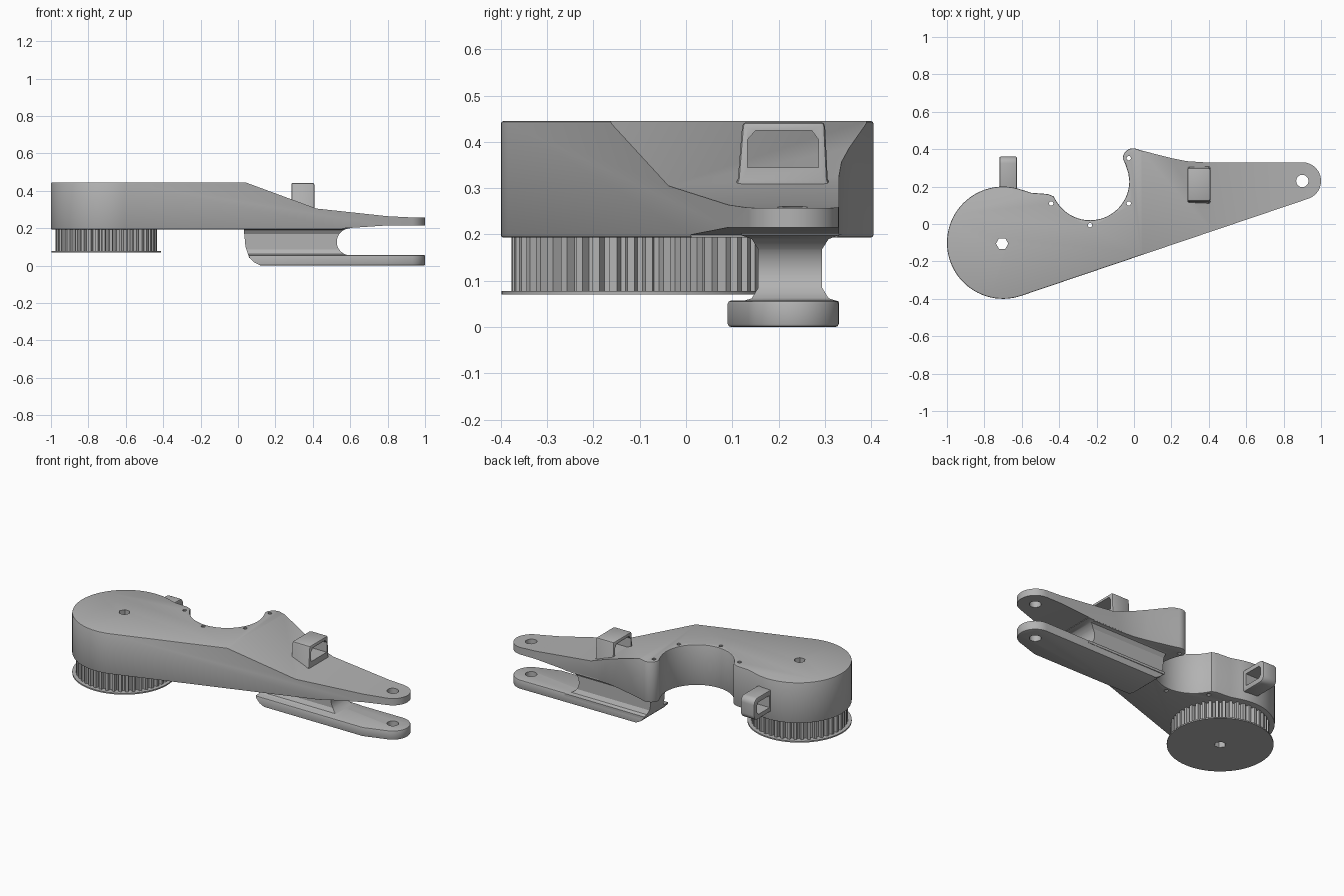
import bpy, bmesh
from math import sin, cos, radians, pi

cube = bpy.data.objects.get("Cube")
if cube:
    bpy.data.objects.remove(cube, do_unlink=True)

grey = bpy.data.materials.new("plain_grey")
grey.use_nodes = True
grey.diffuse_color = (0.45, 0.45, 0.45, 1)
grey.node_tree.nodes["Principled BSDF"].inputs["Base Color"].default_value = (0.45, 0.45, 0.45, 1)


def arc(cx, cy, r, start, end, n):
    """Points along a circular arc, angles in degrees."""
    angles = [radians(start + (end - start) * i / n) for i in range(n + 1)]
    return [(cx + r * cos(a), cy + r * sin(a)) for a in angles]


def ring(cx, cy, r, n):
    return arc(cx, cy, r, 0, 360, n)[:-1]


def prism(name, pts, axis, lo, hi):
    """Extrude a closed 2D outline along the given axis."""
    place = {"x": lambda u, v, w: (w, u, v),
             "y": lambda u, v, w: (u, w, v),
             "z": lambda u, v, w: (u, v, w)}[axis]
    bm = bmesh.new()
    low = [bm.verts.new(place(u, v, lo)) for u, v in pts]
    high = [bm.verts.new(place(u, v, hi)) for u, v in pts]
    bm.faces.new(low[::-1])
    bm.faces.new(high)
    for i in range(len(pts)):
        j = (i + 1) % len(pts)
        bm.faces.new((low[i], low[j], high[j], high[i]))
    bmesh.ops.recalc_face_normals(bm, faces=bm.faces)
    mesh = bpy.data.meshes.new(name)
    bm.to_mesh(mesh)
    bm.free()
    mesh.materials.append(grey)
    obj = bpy.data.objects.new(name, mesh)
    bpy.context.collection.objects.link(obj)
    return obj


def activate(obj):
    bpy.ops.object.select_all(action="DESELECT")
    obj.select_set(True)
    bpy.context.view_layer.objects.active = obj


def bevel(obj, width, segments=2, angle=50):
    mod = obj.modifiers.new("edge", "BEVEL")
    mod.width, mod.segments = width, segments
    mod.limit_method, mod.angle_limit = "ANGLE", radians(angle)
    activate(obj)
    bpy.ops.object.modifier_apply(modifier=mod.name)


def combine(obj, tool, operation="DIFFERENCE"):
    """Apply a boolean and discard the tool."""
    mod = obj.modifiers.new("cut", "BOOLEAN")
    mod.operation, mod.solver, mod.object = operation, "EXACT", tool
    activate(obj)
    bpy.ops.object.modifier_apply(modifier=mod.name)
    bpy.data.objects.remove(tool, do_unlink=True)


def smooth(obj):
    activate(obj)
    bpy.ops.object.shade_smooth_by_angle(angle=radians(28))


def drill(obj, x, y, r, n=20):
    combine(obj, prism("drill", ring(x, y, r, n), "z", -0.2, 0.7))


HUB = (-0.705, -0.105)
TIP = (0.9, 0.23)

# Main arm: round housing, motor cradle, rear lobe and tapered upper fork
outline = (arc(-0.7, -0.1, 0.3, 72, 288.7, 48)
           + arc(*TIP, 0.1, -71.3, 90, 20)
           + [(0.37, 0.33), (0.28, 0.336), (0.2, 0.352), (0.04, 0.393)]
           + arc(-0.005, 0.35, 0.055, 70, 180, 10)
           + [(-0.046, 0.32), (-0.03, 0.27)]
           + arc(-0.235, 0.23, 0.21, 0, -150, 32)
           + [(-0.43, 0.148), (-0.46, 0.16), (-0.55, 0.167)])
arm = prism("main_arm", outline, "z", 0.193, 0.445)
bevel(arm, 0.006)
side = [(-1.1, 0.1), (0.54, 0.1), (0.56, 0.199), (0.8, 0.215), (1.1, 0.215),
        (1.1, 0.255), (0.92, 0.258), (0.8, 0.264), (0.42, 0.305), (0.04, 0.445),
        (-0.1, 0.5), (-1.1, 0.5)]
combine(arm, prism("side_shape", side, "y", -0.6, 0.6), "INTERSECT")
drill(arm, *HUB, 0.033, 6)
drill(arm, *TIP, 0.033)
for x, y in [(-0.443, 0.11), (-0.235, -0.006), (-0.028, 0.11), (-0.028, 0.352)]:
    drill(arm, x, y, 0.012, 10)
smooth(arm)

# Lower fork plate with a sloped inner end
plate = prism("lower_fork",
              [(0.03, 0.09), (0.79, 0.09)] + arc(*TIP, 0.1, -71.3, 90, 20) + [(0.03, 0.325)],
              "z", 0, 0.057)
bevel(plate, 0.007)
end_shape = [(0.045, 0.1), (0.06, 0.045), (0.085, 0.018), (0.14, -0.01), (1.1, -0.01), (1.1, 0.1)]
combine(plate, prism("end_shape", end_shape, "y", -0.3, 0.6), "INTERSECT")
drill(plate, *TIP, 0.033)
smooth(plate)

# Neck between the forks, hollowed at its open end and waisted on both sides
neck_side = ([(0.06, 0.04), (0.04, 0.1), (0.03, 0.205), (0.6, 0.205)]
             + arc(0.6, 0.127, 0.072, 90, 270, 16) + [(0.6, 0.04)])
neck = prism("fork_neck", neck_side, "y", 0.08, 0.34)
waist = [(0.12, 0.03), (0.12, 0.055), (0.142, 0.062), (0.156, 0.085), (0.156, 0.168),
         (0.142, 0.19), (0.12, 0.198), (0.12, 0.22)]
waist += [(0.45 - y, z) for y, z in reversed(waist)]
combine(neck, prism("waist_shape", waist, "x", -0.1, 0.8), "INTERSECT")
smooth(neck)

# Toothed pulley with its thin flange
teeth = []
TEETH = 44
for i in range(TEETH):
    for step, r in ((0, 0.252), (0.3, 0.252), (0.45, 0.272), (0.85, 0.272)):
        a = 2 * pi * (i + step) / TEETH
        teeth.append((HUB[0] + r * cos(a), HUB[1] + r * sin(a)))
pulley = prism("toothed_pulley", teeth, "z", 0.076, 0.196)
flange = prism("pulley_flange", ring(*HUB, 0.293, 64), "z", 0.07, 0.078)
for part in (pulley, flange):
    drill(part, *HUB, 0.033, 6)
smooth(flange)

# Square belt guide on the sloping top
guide = prism("top_guide", [(0.1, 0.29), (0.112, 0.32), (0.122, 0.443),
                            (0.3, 0.443), (0.306, 0.32), (0.316, 0.29)], "x", 0.285, 0.408)
bevel(guide, 0.01)
window = [(0.133, 0.345), (0.133, 0.405), (0.15, 0.424), (0.272, 0.424),
          (0.286, 0.405), (0.286, 0.345)]
combine(guide, prism("guide_window", window, "x", 0.2, 0.5))
smooth(guide)

# Rounded cable loop on the rear of the housing
loop_shape = ([(0.17, 0.245)] + arc(0.325, 0.28, 0.035, -90, 0, 6)
              + arc(0.325, 0.345, 0.035, 0, 90, 6) + [(0.17, 0.38)])
loop = prism("rear_loop", loop_shape, "x", -0.72, -0.625)
bevel(loop, 0.008)
opening = [(0.21, 0.275), (0.32, 0.275), (0.334, 0.29), (0.334, 0.335), (0.32, 0.35), (0.21, 0.35)]
combine(loop, prism("loop_opening", opening, "x", -0.9, -0.5))
smooth(loop)
